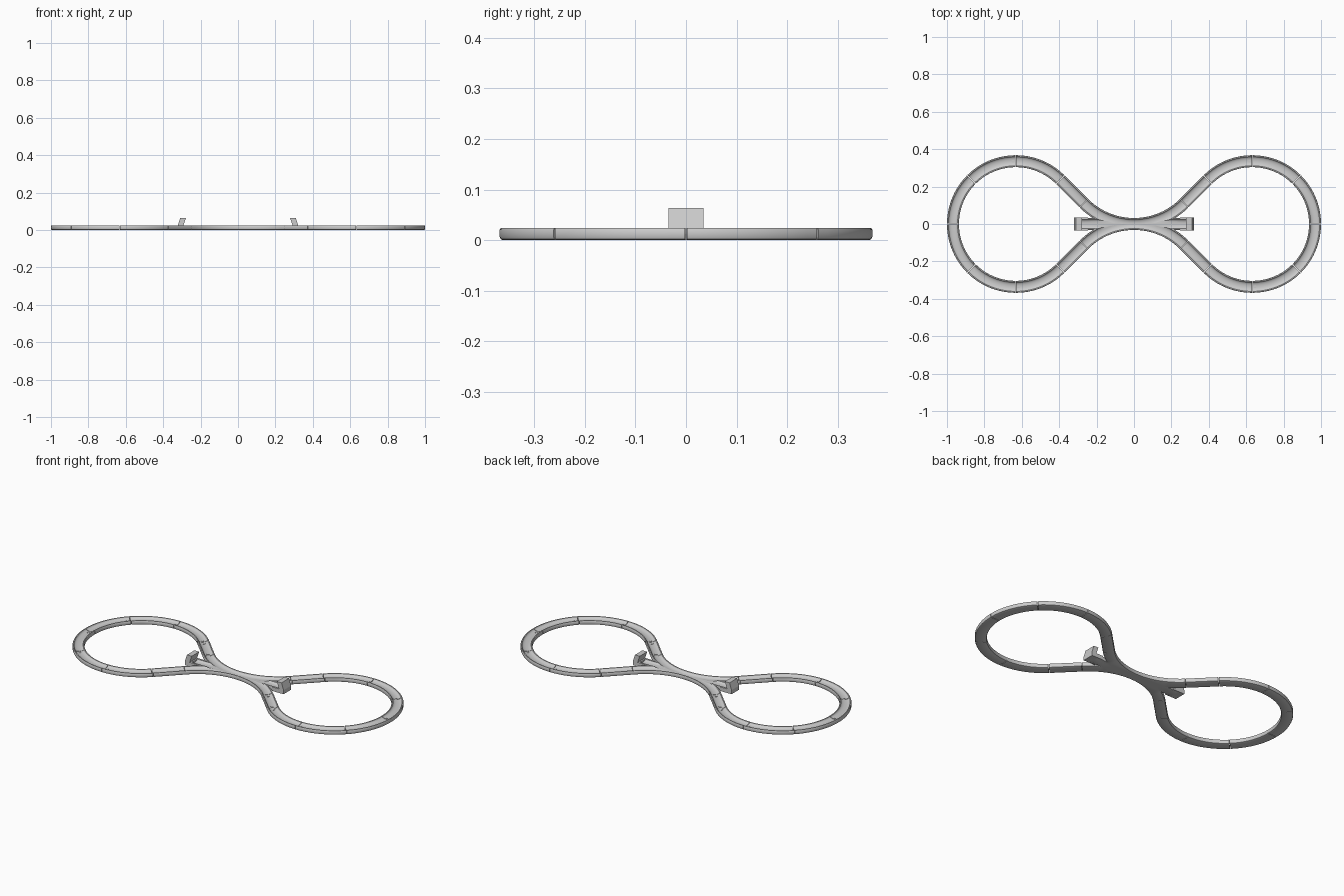
import bpy, bmesh
from math import sin, cos, pi, radians

if "Cube" in bpy.data.objects:
    bpy.data.objects.remove(bpy.data.objects["Cube"])

R, W, H = 0.336, 0.032, 0.024      # loop radius, half track width, height
CX = 0.632                         # loop centre
RC = 0.379                         # radius of the centre curves
GW, GD = 0.0245, 0.012             # groove half width and depth


def groove(z0=H, n=8):
    # concave channel, left to right
    return [(-GW * cos(pi * i / n), z0 - GD * sin(pi * i / n) ** 0.9 if 0 < i < n else z0)
            for i in range(n + 1)]


def outer(w=W, h=H):
    # rounded lower body, right rim to left rim
    half = [(w - 0.002, h), (w, h - 0.003), (w, 0.006), (w - 0.002, 0.002), (w - 0.006, 0)]
    return half + [(-x, z) for x, z in reversed(half)]


def arc(cx, cy, r, a0, a1, n=10):
    # points with their sideways normals
    out = []
    for i in range(n + 1):
        a = radians(a0 + (a1 - a0) * i / n)
        out.append((cx + r * cos(a), cy + r * sin(a), cos(a), sin(a)))
    return out


def finish(ob):
    bpy.ops.object.select_all(action='DESELECT')
    ob.select_set(True)
    bpy.context.view_layer.objects.active = ob
    bpy.ops.object.shade_smooth_by_angle(angle=radians(35))


def mesh_object(name, bm):
    bmesh.ops.recalc_face_normals(bm, faces=bm.faces)
    me = bpy.data.meshes.new(name)
    bm.to_mesh(me)
    bm.free()
    ob = bpy.data.objects.new(name, me)
    bpy.context.collection.objects.link(ob)
    return ob


def sweep(name, path, profile):
    bm = bmesh.new()
    rings = [[bm.verts.new((x + nx * u, y + ny * u, z)) for u, z in profile]
             for x, y, nx, ny in path]
    k = len(profile)
    for a, b in zip(rings, rings[1:]):
        for j in range(k):
            bm.faces.new((a[j], a[(j + 1) % k], b[(j + 1) % k], b[j]))
    bm.faces.new(rings[0])
    bm.faces.new(rings[-1])
    return mesh_object(name, bm)


def prism(name, pts, hw):
    # x-z outline extruded across y
    bm = bmesh.new()
    a = [bm.verts.new((x, -hw, z)) for x, z in pts]
    b = [bm.verts.new((x, hw, z)) for x, z in pts]
    for i in range(len(pts)):
        j = (i + 1) % len(pts)
        bm.faces.new((a[i], a[j], b[j], b[i]))
    bm.faces.new(a)
    bm.faces.new(b)
    return mesh_object(name, bm)


def peg(x, y):
    # round joint tab lying in the channel
    bpy.ops.mesh.primitive_cylinder_add(vertices=16, radius=0.008, depth=0.004,
                                        location=(x, y, H - GD))
    bpy.context.object.name = "joint_peg"
    finish(bpy.context.object)


track = groove() + outer()
g = 0.25                                      # tiny gap at the joints, degrees
q = cos(pi / 4)

# loops from eighth-circle pieces
for s in (-1, 1):
    for i in range(6):
        a = (45 if s < 0 else 225) + 45 * i
        finish(sweep("loop_curve", arc(s * CX, 0, R, a + g, a + 45 - g), track))
        t = radians(a + 2.5)
        peg(s * CX + R * cos(t), R * sin(t))
    # straight links
    for t in (-1, 1):
        x0, y0 = s * RC * q, t * RC * (1 - q)
        x1, y1 = s * (CX - R * q), t * R * q
        dx, dy = (x1 - x0) * 0.01, (y1 - y0) * 0.01
        nx, ny = -s * q, t * q
        finish(sweep("straight_link", [(x0 + dx, y0 + dy, nx, ny), (x1 - dx, y1 - dy, nx, ny)], track))
        peg(x0 + 12 * dx, y0 + 12 * dy)
        peg(x1 - 12 * dx, y1 - 12 * dy)

# centre junction: three merged bodies with three channels cut in
paths = [arc(0, RC, RC, 225, 315, 21), arc(0, -RC, RC, 45, 135, 21),
         [(-0.283, 0, 0, 1), (0.283, 0, 0, 1)]]
base = None
for i, p in enumerate(paths):
    body = sweep("centre_junction", p, outer(W - 0.0003 * i, H - 0.0002 * i))
    if base is None:
        base, jobs = body, []
    else:
        jobs.append((body, 'UNION'))
for i, p in enumerate(paths):
    ext = 0.02 if i == 2 else 0
    path = p
    if i < 2:
        c = RC if i == 0 else -RC
        a0 = 223 if i == 0 else 43
        path = arc(0, c, RC, a0, a0 + 94, 22)
    cut = [(u * (1 - 0.01 * i), z + 0.0002 * i) for u, z in groove()]
    cut += [(GW, H + 0.02 + 0.001 * i), (-GW, H + 0.02 + 0.001 * i)]
    jobs.append((sweep("channel_cutter", path, cut), 'DIFFERENCE'))
for ob, op in jobs:
    m = base.modifiers.new(op.lower(), 'BOOLEAN')
    m.operation, m.object, m.solver = op, ob, 'EXACT'
dg = bpy.context.evaluated_depsgraph_get()
me = bpy.data.meshes.new_from_object(base.evaluated_get(dg))
base.modifiers.clear()
base.data = me
for ob, op in jobs:
    bpy.data.objects.remove(ob)
finish(base)

# leaning end stops with their foot blocks
for s in (-1, 1):
    prism("end_stop", [(s * x, z) for x, z in
          [(0.283, 0), (0.322, 0), (0.322, 0.024), (0.309, 0.064), (0.278, 0.064),
           (0.292, 0.024), (0.283, 0.024)]], 0.035)
    for t in (-1, 1):
        cheek = prism("end_stop_cheek", [(s * x, z) for x, z in
                      [(0.246, 0), (0.283, 0), (0.283, 0.024), (0.246, 0.024)]], 0.004)
        cheek.location.y = t * 0.031
